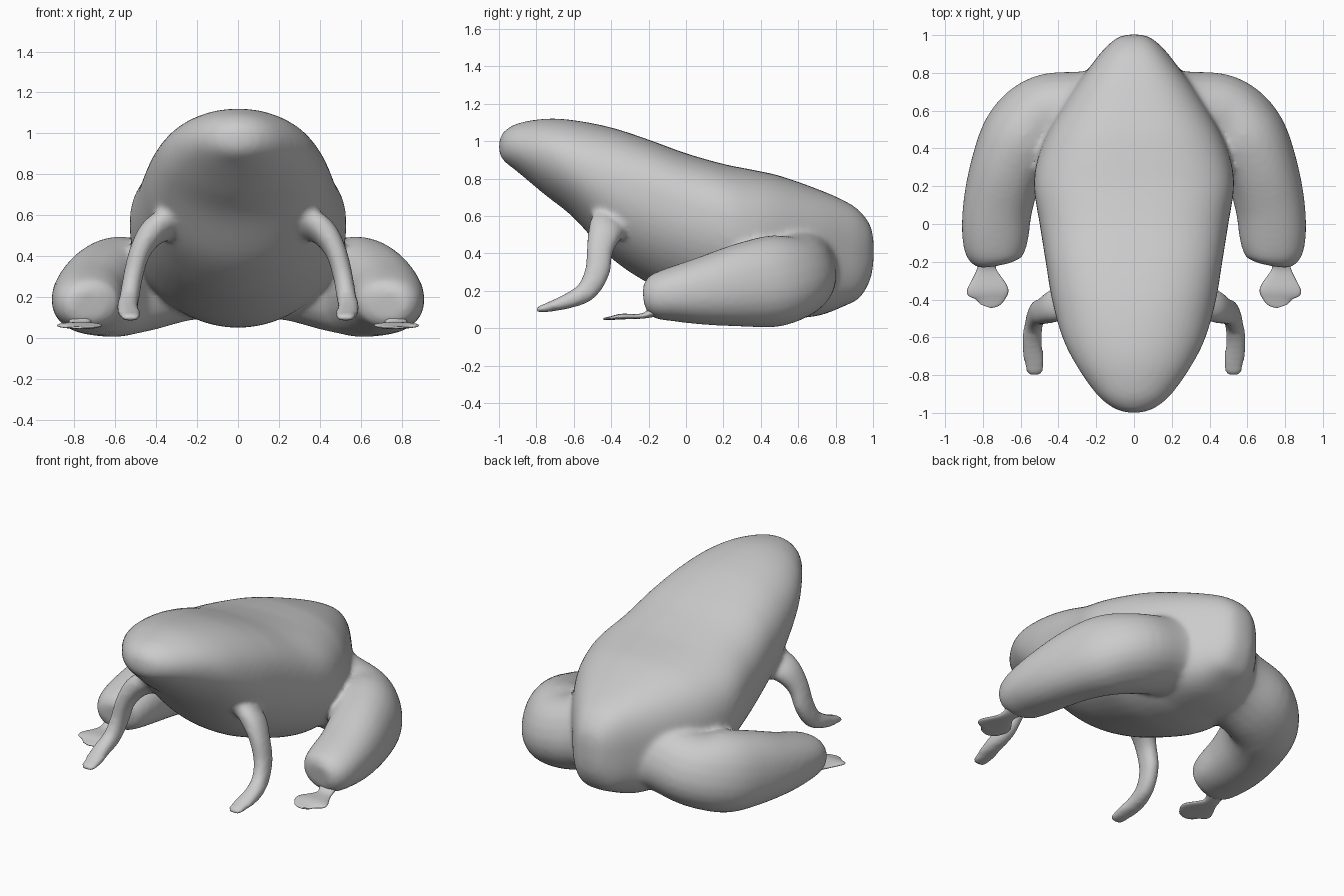
import bpy, bmesh, math
from mathutils import Vector

if "Cube" in bpy.data.objects:
    bpy.data.objects.remove(bpy.data.objects["Cube"])


def smooth_rows(rows, steps=5):
    """Catmull-Rom interpolation of section rows."""
    out = []
    for i in range(len(rows) - 1):
        p = [Vector(rows[max(0, min(len(rows) - 1, i + k))]) for k in (-1, 0, 1, 2)]
        for s in range(steps):
            t = s / steps
            out.append(0.5 * (2 * p[1] + (p[2] - p[0]) * t
                              + (2 * p[0] - 5 * p[1] + 4 * p[2] - p[3]) * t * t
                              + (3 * p[1] - p[0] - 3 * p[2] + p[3]) * t ** 3))
    out.append(Vector(rows[-1]))
    return out


def spow(v, e):
    return math.copysign(abs(v) ** e, v)


def ramp(v, a, b):
    return max(0, min(1, (v - a) / (b - a)))


def loft(name, rings):
    bm = bmesh.new()
    loops = [[bm.verts.new(p) for p in r] for r in rings]
    n = len(loops[0])
    for a, b in zip(loops, loops[1:]):
        for j in range(n):
            k = (j + 1) % n
            bm.faces.new((a[j], a[k], b[k], b[j]))
    bm.faces.new(loops[0])
    bm.faces.new(loops[-1])
    bmesh.ops.recalc_face_normals(bm, faces=bm.faces)
    me = bpy.data.meshes.new(name)
    bm.to_mesh(me)
    bm.free()
    me.shade_smooth()
    ob = bpy.data.objects.new(name, me)
    bpy.context.collection.objects.link(ob)
    return ob


def limb(name, rows, ref, sign, power=2.2, n=24):
    """Rows: x, y, z, radius along ref, radius across."""
    rows = smooth_rows(rows)
    rings = []
    for i, r in enumerate(rows):
        c = Vector(r[:3])
        t = (Vector(rows[min(i + 1, len(rows) - 1)][:3])
             - Vector(rows[max(i - 1, 0)][:3])).normalized()
        u = Vector(ref)
        u = (u - t * u.dot(t)).normalized()
        v = t.cross(u)
        ring = []
        for j in range(n):
            a = 2 * math.pi * j / n
            p = c + u * r[3] * spow(math.cos(a), 2 / power) + v * r[4] * spow(math.sin(a), 2 / power)
            ring.append((p.x * sign, p.y, p.z))
        rings.append(ring)
    return loft(name, rings)


# Torso and head: y, top z, bottom z, half width, z of widest point
torso = [
    (-1.0, 1.0, .94, .03, .97), (-.975, 1.05, .895, .11, .97),
    (-.9, 1.095, .835, .20, .96), (-.75, 1.12, .71, .305, .93),
    (-.6, 1.112, .59, .38, .86), (-.4, 1.073, .375, .435, .76),
    (-.2, 1.008, .24, .468, .68), (0, .935, .15, .50, .60),
    (.2, .878, .08, .53, .55), (.35, .848, .055, .51, .50),
    (.5, .815, .05, .45, .47), (.7, .745, .065, .33, .44),
    (.85, .68, .12, .22, .42), (.93, .625, .165, .155, .41),
    (.985, .55, .26, .09, .42), (1.003, .47, .36, .035, .42)]
rings = []
for y, top, bot, w, zw in smooth_rows(torso):
    ring = []
    low = 2.0 + 0.9 * ramp(y, .5, .8)      # squarer rump
    high = 2.05 + 0.55 * ramp(y, -.7, -.2)  # rounder snout
    for j in range(48):
        a = 2 * math.pi * j / 48
        c, s = math.cos(a), math.sin(a)
        e = 2 / high if s > 0 else 2 / low
        h = top - zw if s > 0 else zw - bot
        ring.append((w * spow(c, e), y, zw + h * spow(s, e)))
    rings.append(ring)
body = loft("body", rings)

hind_leg = [(.10, .58, .36, .27, .24), (.28, .575, .31, .225, .23),
            (.46, .555, .265, .225, .235),
            (.59, .46, .25, .245, .215), (.67, .30, .23, .225, .195),
            (.72, .10, .20, .185, .185), (.735, -.08, .18, .145, .175),
            (.73, -.18, .165, .115, .145), (.725, -.215, .16, .07, .09)]
foot = [(.77, -.17, .09, .06, .03), (.78, -.235, .065, .05, .014),
        (.775, -.345, .062, .109, .015), (.775, -.40, .054, .085, .010),
        (.785, -.435, .05, .03, .005)]
arm = [(.32, -.40, .57, .06, .11), (.415, -.43, .52, .065, .095),
       (.48, -.46, .42, .053, .073), (.513, -.475, .30, .049, .068),
       (.53, -.53, .20, .049, .058), (.54, -.62, .15, .054, .044),
       (.53, -.72, .117, .057, .029), (.525, -.805, .095, .046, .015)]

# Limbs on both sides; legs and arms get blended into the body
parts = [body]
for sign, side in ((1, "left"), (-1, "right")):
    parts.append(limb("hind_leg_" + side, hind_leg, (0, -.4, 1), sign))
    parts.append(limb("arm_" + side, arm, (1, 0, 0), sign))
    limb("foot_" + side, foot, (1, 0, 0), sign)

for ob in parts:
    ob.select_set(True)
bpy.context.view_layer.objects.active = body
bpy.ops.object.join()

# Fuse into one soft skin
m = body.modifiers.new("fuse", 'REMESH')
m.mode = 'VOXEL'
m.voxel_size = 0.015
m.use_smooth_shade = True
m = body.modifiers.new("soften", 'SMOOTH')
m.factor = 0.5
m.iterations = 14
for name in ("fuse", "soften"):
    bpy.ops.object.modifier_apply(modifier=name)
